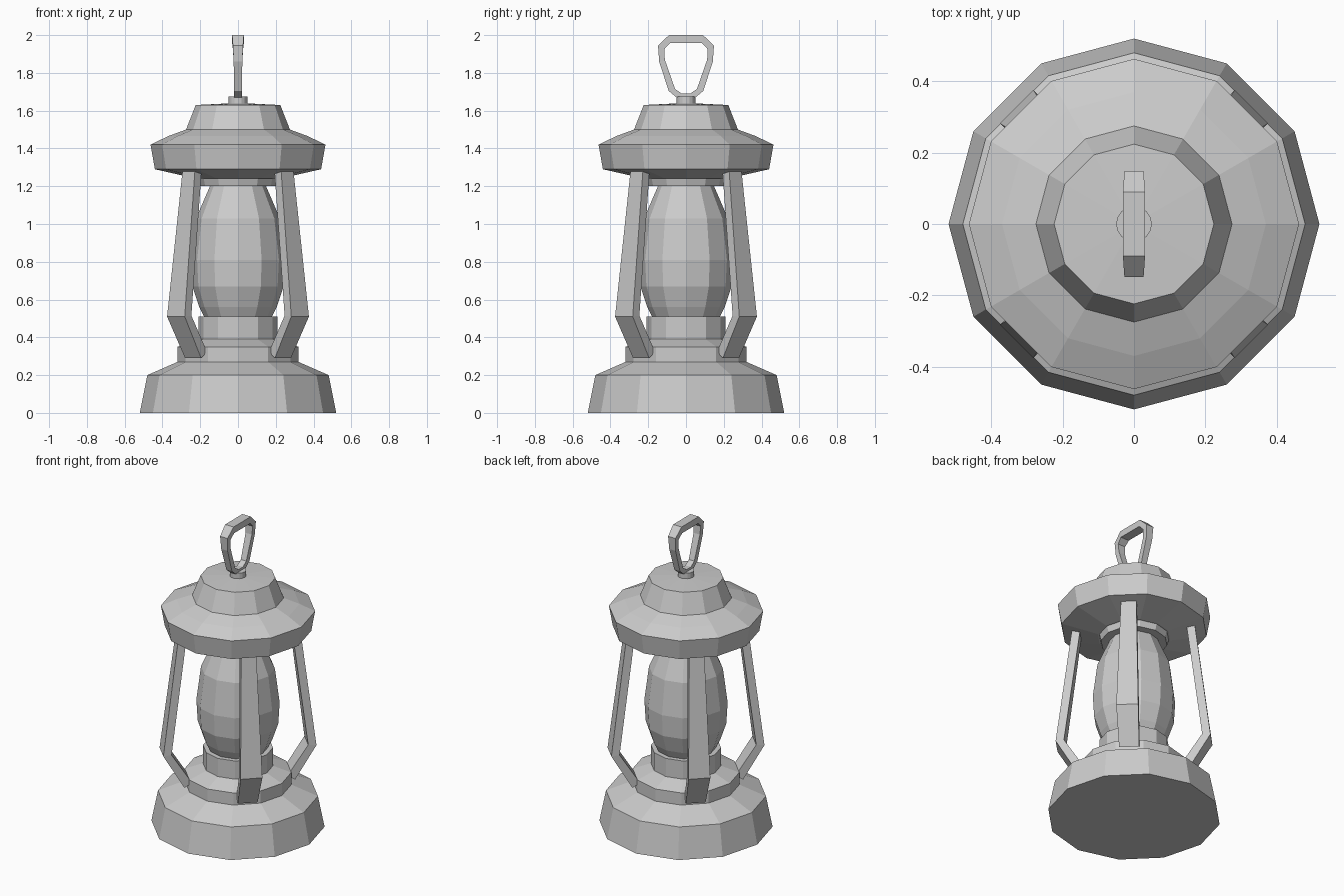
import bpy, bmesh, math
from mathutils import Matrix

if "Cube" in bpy.data.objects:
    bpy.data.objects.remove(bpy.data.objects["Cube"])


def finish(name, bm):
    bmesh.ops.remove_doubles(bm, verts=bm.verts, dist=1e-5)
    bmesh.ops.recalc_face_normals(bm, faces=bm.faces)
    mesh = bpy.data.meshes.new(name)
    bm.to_mesh(mesh)
    bm.free()
    obj = bpy.data.objects.new(name, mesh)
    bpy.context.collection.objects.link(obj)
    return obj


def bridge(bm, a, b):
    n = len(a)
    for i in range(n):
        j = (i + 1) % n
        bm.faces.new((a[i], a[j], b[j], b[i]))


def lathe(name, profile, sides=12):
    """Turn a (radius, z) profile around z and cap both ends."""
    bm = bmesh.new()
    rings = []
    for r, z in profile:
        angles = [2 * math.pi * i / sides for i in range(sides)]
        rings.append([bm.verts.new((r * math.cos(a), r * math.sin(a), z)) for a in angles])
    for a, b in zip(rings, rings[1:]):
        bridge(bm, a, b)
    bm.faces.new(rings[0])
    bm.faces.new(rings[-1])
    return finish(name, bm)


# Stepped base with burner collar
lathe("base", [(0.52, 0), (0.48, 0.2), (0.32, 0.27), (0.32, 0.35),
               (0.21, 0.39), (0.21, 0.51)])

# Glass globe
lathe("globe", [(0.175, 0.50), (0.205, 0.56), (0.242, 0.67), (0.25, 0.81),
                (0.222, 1.03), (0.14, 1.22)])

# Ring that holds the globe under the roof
lathe("globe_ring", [(0.20, 1.20), (0.215, 1.26)])

# Roof
lathe("roof", [(0.22, 1.24), (0.44, 1.29), (0.463, 1.42), (0.37, 1.465),
               (0.275, 1.50), (0.224, 1.63), (0.02, 1.64)])

# Knob under the handle
lathe("knob", [(0.05, 1.62), (0.05, 1.675)], 16)

# Four bent posts: outer radius, outer z, inner radius, inner z, half width
POST = [(0.336, 0.29, 0.29, 0.32, 0.06),
        (0.465, 0.51, 0.415, 0.515, 0.066),
        (0.368, 1.29, 0.318, 1.29, 0.046)]
for k in range(4):
    bm = bmesh.new()
    sections = []
    for ro, zo, ri, zi, w in POST:
        corners = [(ro, -w, zo), (ro, w, zo), (ri, w, zi), (ri, -w, zi)]
        sections.append([bm.verts.new(c) for c in corners])
    for a, b in zip(sections, sections[1:]):
        bridge(bm, a, b)
    bm.faces.new(sections[0])
    bm.faces.new(sections[-1])
    bm.transform(Matrix.Rotation(math.radians(45 + 90 * k), 4, 'Z'))
    finish(f"post_{k + 1}", bm)

# Carrying loop: outer (y, z), inner (y, z), half thickness; mirrored in y
LOOP = [((0.05, 1.67), (0.022, 1.69), 0.02),
        ((0.092, 1.705), (0.058, 1.715), 0.02),
        ((0.142, 1.86), (0.112, 1.87), 0.023),
        ((0.148, 1.945), (0.115, 1.925), 0.027),
        ((0.09, 2.0), (0.085, 1.957), 0.031)]
bm = bmesh.new()
path = [(1, s) for s in LOOP] + [(-1, s) for s in reversed(LOOP)]
sections = []
for side, (outer, inner, h) in path:
    corners = [(-h, outer), (h, outer), (h, inner), (-h, inner)]
    sections.append([bm.verts.new((x, side * p[0], p[1])) for x, p in corners])
for i, section in enumerate(sections):
    bridge(bm, section, sections[(i + 1) % len(sections)])
finish("carrying_loop", bm)
